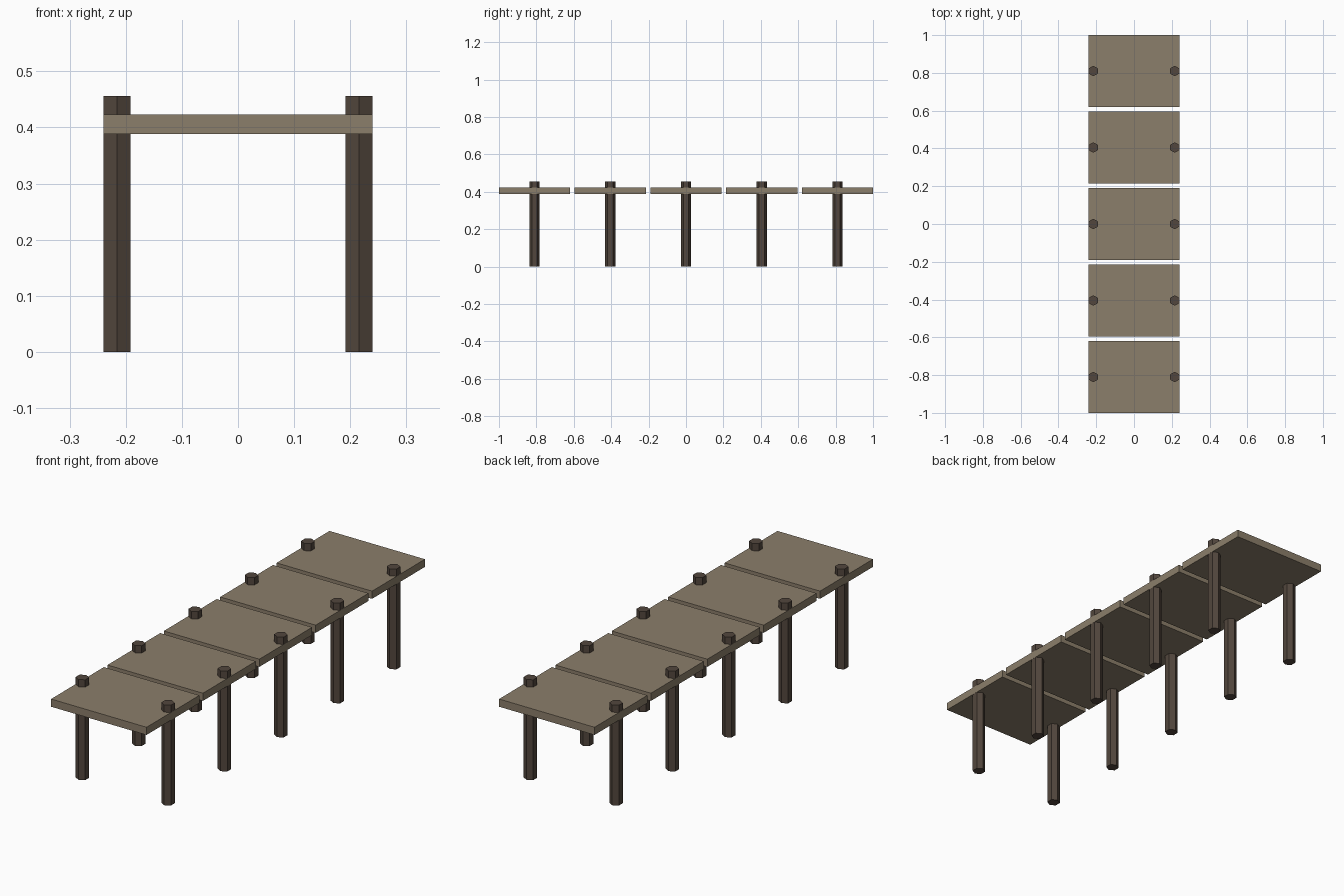
import bpy

if "Cube" in bpy.data.objects:
    bpy.data.objects.remove(bpy.data.objects["Cube"])

SECTIONS = 5
SPACING = 0.405
DECK_W, DECK_L = 0.48, 0.38
DECK_BOTTOM, DECK_TOP = 0.388, 0.423
POST_X, POST_R, POST_H = 0.2155, 0.0278, 0.456


def material(name, color):
    mat = bpy.data.materials.new(name)
    mat.diffuse_color = (*color, 1.0)
    mat.use_nodes = True
    mat.node_tree.nodes["Principled BSDF"].inputs["Base Color"].default_value = mat.diffuse_color
    return mat


deck_wood = material("deck_wood", (0.26, 0.21, 0.145))
post_wood = material("post_wood", (0.085, 0.062, 0.047))


def finish(name, mat):
    obj = bpy.context.object
    obj.name = obj.data.name = name
    obj.data.materials.append(mat)
    return obj


def deck_panel(name, y):
    bpy.ops.mesh.primitive_cube_add(size=1, location=(0, y, (DECK_BOTTOM + DECK_TOP) / 2))
    obj = finish(name, deck_wood)
    obj.scale = (DECK_W, DECK_L, DECK_TOP - DECK_BOTTOM)
    bpy.ops.object.transform_apply(location=False, rotation=False, scale=True)


def post(name, x, y):
    # Hexagonal post with corners pointing along y
    bpy.ops.mesh.primitive_cylinder_add(vertices=6, radius=POST_R, depth=POST_H,
                                        location=(x, y, POST_H / 2))
    finish(name, post_wood)


# Each pier section: one deck panel on a pair of posts
for i in range(SECTIONS):
    y = (i - (SECTIONS - 1) / 2) * SPACING
    deck_panel(f"deck_panel_{i + 1}", y)
    post(f"left_post_{i + 1}", -POST_X, y)
    post(f"right_post_{i + 1}", POST_X, y)
